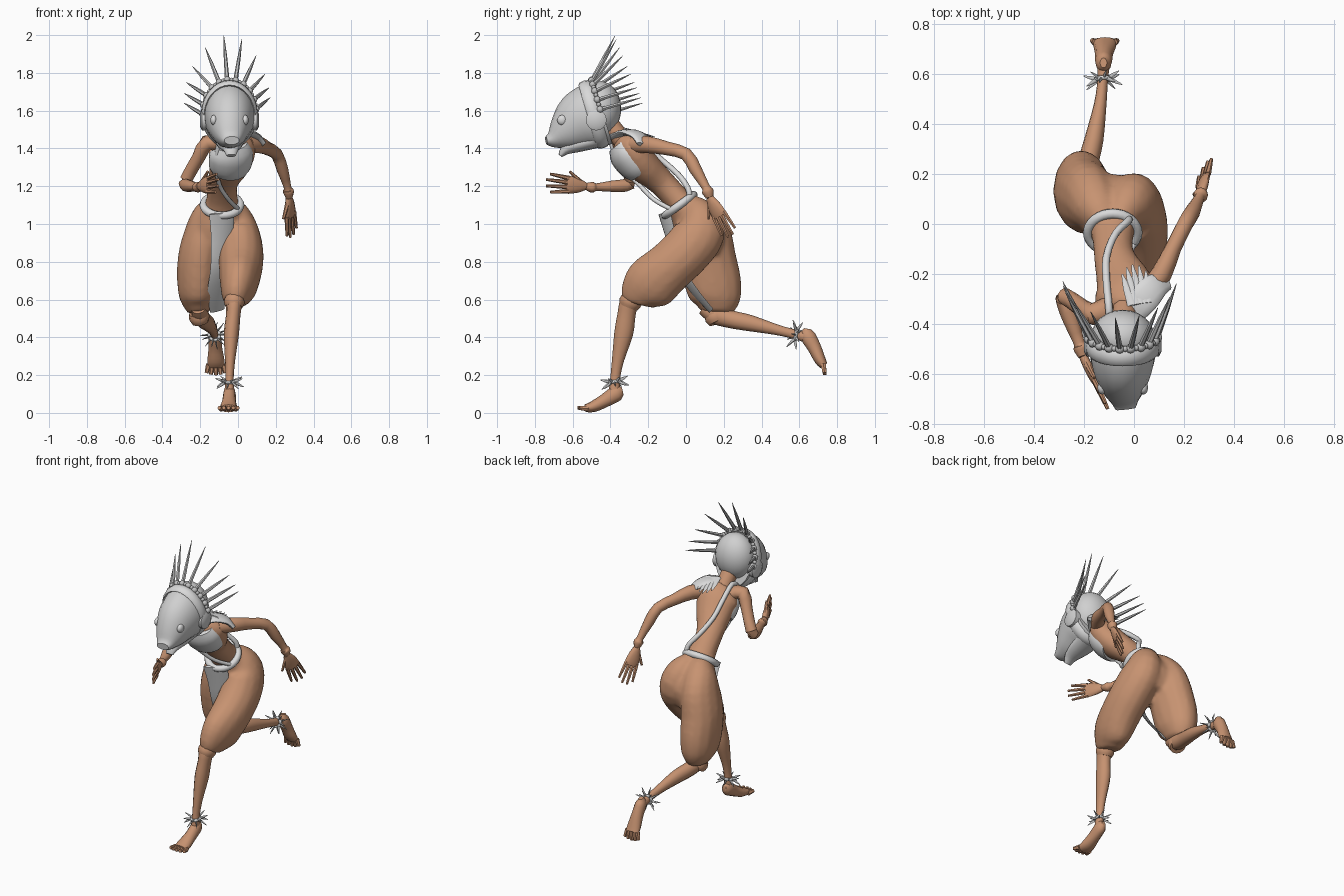
import bpy, bmesh, math
from mathutils import Vector as V, Matrix


def material(name, rgb):
    m = bpy.data.materials.new(name)
    m.diffuse_color = (*rgb, 1)
    return m


SKIN = material("brown skin", (0.57, 0.29, 0.165))
CLOTH = material("pale cloth", (0.7, 0.7, 0.7))
MASK = material("mask grey", (0.63, 0.63, 0.63))
SPIKE = material("spike grey", (0.53, 0.53, 0.53))


def finish(name, bm, mat, angle=50):
    bmesh.ops.recalc_face_normals(bm, faces=bm.faces[:])
    me = bpy.data.meshes.new(name)
    for f in bm.faces:
        f.smooth = True
    bm.to_mesh(me)
    bm.free()
    me.set_sharp_from_angle(angle=math.radians(angle))
    me.materials.append(mat)
    ob = bpy.data.objects.new(name, me)
    bpy.context.collection.objects.link(ob)
    return ob


def resample(pts, steps, closed=False):
    """Catmull-Rom through tuples of x, y, z, half width, half depth."""
    n, out = len(pts), []
    get = lambda i: pts[i % n] if closed else pts[max(0, min(n - 1, i))]
    for i in range(n if closed else n - 1):
        a, b, c, d = (get(i + k) for k in (-1, 0, 1, 2))
        for s in range(steps):
            t = s / steps
            out.append([0.5 * (2*q + (r-p)*t + (2*p-5*q+4*r-w)*t*t + (3*q-p-3*r+w)*t**3)
                        for p, q, r, w in zip(a, b, c, d)])
    return out if closed else out + [list(pts[-1])]


def loft(bm, pts, side=(1, 0, 0), sides=12, steps=3, closed=False):
    pts = resample(pts, steps, closed)
    n, rings = len(pts), []
    for i, p in enumerate(pts):
        if closed:
            t = V(pts[(i + 1) % n][:3]) - V(pts[i - 1][:3])
        else:
            t = V(pts[min(i + 1, n - 1)][:3]) - V(pts[max(i - 1, 0)][:3])
        t.normalize()
        u = V(side)
        u = (u - t * u.dot(t)).normalized()
        v = t.cross(u)
        rings.append([bm.verts.new(V(p[:3]) + u * max(p[3], .001) * math.cos(a) + v * max(p[4], .001) * math.sin(a))
                      for a in (2 * math.pi * k / sides for k in range(sides))])
    for i in range(n if closed else n - 1):
        a, b = rings[i], rings[(i + 1) % n]
        for k in range(sides):
            j = (k + 1) % sides
            bm.faces.new((a[k], a[j], b[j], b[k]))
    if not closed:
        bm.faces.new(rings[0])
        bm.faces.new(rings[-1])


def limb(name, mat, pts, **kw):
    bm = bmesh.new()
    loft(bm, pts, **kw)
    return finish(name, bm, mat)


def tube(name, mat, pts, r, **kw):
    return limb(name, mat, [(*p, r, r) for p in pts], sides=8, **kw)


def spikes(name, mat, pairs, r, flat=1.0, tip=0.1, side=(1, 0, 0)):
    """Tapered fingers, toes, feathers and thorns from base/tip pairs."""
    bm = bmesh.new()
    for a, b in pairs:
        a, b = V(a), V(b)
        m = a.lerp(b, 0.55)
        k = max((1 + tip) / 2, .75)
        loft(bm, [(*a, r, r*flat), (*m, r*k, r*flat*k), (*b, r*tip, r*tip*flat)],
             side=side, sides=6, steps=2)
    return finish(name, bm, mat)


def fan(base, direction, side, width, length, spread, n):
    base, d, s = V(base), V(direction).normalized(), V(side).normalized()
    out = []
    for i in range(n):
        k = 2 * i / (n - 1) - 1
        a = base + s * width * k
        out.append((a, a + (d + s * spread * k) * length * (1 - 0.2 * k * k)))
    return out


def ball(name, mat, loc, size):
    bm = bmesh.new()
    bmesh.ops.create_uvsphere(bm, u_segments=24, v_segments=14, radius=1)
    bmesh.ops.transform(bm, matrix=Matrix.Translation(loc) @ Matrix.Diagonal((*size, 1)), verts=bm.verts[:])
    return finish(name, bm, mat)


# torso, hips and thighs fused into one smooth body
bm = bmesh.new()
loft(bm, [(-.1, .11, .83, .08, .06), (-.1, .085, .92, .15, .12), (-.095, .035, 1.02, .135, .11),
          (-.085, -.03, 1.11, .09, .074), (-.08, -.13, 1.22, .082, .072),
          (-.04, -.24, 1.32, .115, .09), (-.03, -.30, 1.40, .127, .082), (-.035, -.345, 1.455, .062, .052)],
     side=(1, .35, 0), sides=16)
loft(bm, [(-.065, .0, 1.12, .04, .05), (-.03, .06, 1.05, .09, .1), (0, .075, .96, .11, .135),
          (.015, .005, .86, .12, .137), (.015, -.09, .77, .117, .137), (.005, -.185, .685, .102, .147),
          (-.01, -.235, .62, .08, .12), (-.015, -.25, .575, .058, .085)], sides=14)
loft(bm, [(-.11, -.02, 1.12, .04, .05), (-.14, .05, 1.05, .095, .1), (-.175, .095, .95, .109, .142),
          (-.2, .115, .82, .119, .152), (-.21, .145, .68, .112, .152), (-.21, .165, .6, .097, .13),
          (-.205, .165, .53, .06, .085)], sides=14)
body = finish("torso_and_thighs", bm, SKIN)
rm = body.modifiers.new("fuse", "REMESH")
rm.mode, rm.voxel_size, rm.use_smooth_shade = "VOXEL", .014, True
sm = body.modifiers.new("soften", "SMOOTH")
sm.factor, sm.iterations = .5, 6
limb("neck", SKIN, [(-.035, -.32, 1.42, .05, .05), (-.045, -.43, 1.56, .05, .05)])

# calves and feet, planted one then trailing one
limb("front_calf", SKIN, [(-.015, -.27, .63, .04, .045), (-.02, -.3, .585, .043, .05), (-.025, -.315, .52, .038, .048),
                          (-.035, -.33, .42, .04, .05), (-.042, -.36, .28, .027, .032), (-.045, -.375, .18, .022, .026),
                          (-.045, -.38, .10, .028, .032)])
limb("rear_calf", SKIN, [(-.21, .1, .56, .04, .045), (-.2, .155, .52, .045, .05), (-.185, .24, .495, .042, .047),
                         (-.16, .34, .475, .038, .043), (-.135, .48, .44, .025, .028), (-.125, .58, .415, .021, .025),
                         (-.122, .64, .40, .026, .03)])
limb("front_foot", SKIN, [(-.045, -.335, .115, .014, .02), (-.045, -.365, .105, .032, .042), (-.047, -.43, .065, .036, .036),
                          (-.05, -.49, .034, .045, .03), (-.05, -.535, .024, .045, .02)])
limb("rear_foot", SKIN, [(-.122, .645, .445, .014, .02), (-.122, .645, .41, .032, .04), (-.12, .68, .345, .036, .036),
                         (-.117, .71, .28, .045, .03), (-.117, .73, .25, .045, .022)])
spikes("front_toes", SKIN, fan((-.05, -.52, .022), (0, -1, .1), (1, 0, 0), .038, .055, .25, 5), .0145, 1.1, .7)
spikes("rear_toes", SKIN, fan((-.117, .727, .258), (0, .15, -1), (1, 0, 0), .038, .058, .25, 5), .0145, 1.1, .7)
for nm, p, q in (("front_knee_ring", (-.018, -.285, .61), (-.02, -.295, .585)),
                 ("rear_knee_ring", (-.21, .15, .53), (-.205, .16, .505))):
    limb(nm, SKIN, [(*p, .05, .055), (*q, .055, .06), (*(2 * V(q) - V(p)), .045, .05)], steps=2)

# arms with wrist rings
limb("left_arm", SKIN, [(.05, -.28, 1.42, .04, .045), (.11, -.2, 1.42, .042, .045), (.155, -.1, 1.4, .033, .036),
                        (.205, 0, 1.37, .032, .034), (.235, .05, 1.29, .031, .033), (.262, .105, 1.195, .02, .022),
                        (.265, .112, 1.18, .028, .03), (.268, .118, 1.165, .028, .03), (.27, .125, 1.14, .018, .02)], steps=2)
limb("right_arm", SKIN, [(-.1, -.34, 1.42, .04, .05), (-.165, -.36, 1.43, .042, .045), (-.21, -.335, 1.35, .034, .036),
                         (-.275, -.29, 1.235, .034, .034), (-.275, -.32, 1.205, .034, .034), (-.25, -.39, 1.2, .03, .032),
                         (-.22, -.475, 1.195, .02, .022), (-.215, -.488, 1.195, .027, .029),
                         (-.21, -.505, 1.195, .027, .029), (-.203, -.53, 1.2, .018, .02)], side=(0, 0, 1), steps=2)


def hand(name, wrist, d, side, thumb):
    w, d, s = V(wrist), V(d).normalized(), V(side).normalized()
    rows = [(0, .02, .017), (.04, .037, .019), (.09, .046, .017), (.115, .042, .013)]
    limb(name + "_palm", SKIN, [(*(w + d * t), a, b) for t, a, b in rows], side=s, steps=2)
    pairs = fan(w + d * .1, d, s, .035, .135, .12, 4)
    pairs.append((w + d * .03 + s * thumb * .02, w + d * .095 + s * thumb * .07))
    spikes(name + "_fingers", SKIN, pairs, .013, 1, .55, s)


hand("left_hand", (.27, .125, 1.14), (.07, .48, -.88), (.5, .7, .42), -1)
hand("right_hand", (-.203, -.53, 1.2), (.42, -.9, .08), (.05, 0, 1), 1)

# head frame: F points out of the face, U up along the band
O, F, U = V((-.045, -.455, 1.59)), V((0, -.96, -.28)), V((0, -.28, .96))


def band_point(a, k=1.0, f=0.0):
    return O + V((.135 * k * math.cos(a), 0, 0)) + U * .172 * k * math.sin(a) + F * f


ball("skull", MASK, (-.045, -.455, 1.61), (.128, .112, .146))
limb("fish_mask", MASK, [(-.045, -.44, 1.59, .13, .172), (-.045, -.51, 1.567, .133, .17), (-.045, -.575, 1.535, .12, .15),
                         (-.042, -.65, 1.483, .09, .1), (-.037, -.705, 1.45, .058, .05),
                         (-.033, -.74, 1.442, .04, .022)], sides=20)
limb("lower_jaw", MASK, [(-.045, -.46, 1.45, .085, .045), (-.042, -.56, 1.425, .07, .042),
                         (-.038, -.63, 1.4, .045, .032), (-.036, -.665, 1.362, .025, .012)])
ring = [2 * math.pi * i / 16 for i in range(16)]
limb("head_band", CLOTH, [(*band_point(a, 1.0, .035), .034, .014) for a in ring], side=F, steps=2, closed=True, sides=8)
angles = [math.radians(5 + 18 * i) for i in range(11)]
bm = bmesh.new()
for i in range(21):
    a = math.radians(5 + 9 * i)
    bmesh.ops.create_icosphere(bm, subdivisions=2, radius=.019 if i % 2 == 0 else .012,
                               matrix=Matrix.Translation(band_point(a, 1.04, -.005)))
finish("crown_beads", bm, SPIKE)


def spike_tip(a):
    c, s = math.cos(a), math.sin(a)
    x = (.16 if c > 0 else .21) * c * (1 - .5 * c * c)
    return band_point(a, 1, -.19 - .04 * c * c) + V((x, 0, 0)) + U * .2 * s**4


spikes("crown_spikes", SPIKE, [(band_point(a, 1.02, -.005), spike_tip(a)) for a in angles], .012)
for s, nm in ((-1, "right"), (1, "left")):
    ball(nm + "_eye", CLOTH, (-.045 + s * .083, -.655, 1.55), (.018, .027, .027))
    x = -.045 + s * .11
    limb(nm + "_ear_disc", MASK, [(x, -.475, 1.55, .055, .055), (x + s * .035, -.475, 1.55, .055, .055),
                                  (x + s * .045, -.475, 1.55, .035, .035)], side=(0, 1, 0), sides=16, steps=1)

# chest wrap (its back stays inside the torso), shoulder feathers and straps
limb("chest_wrap", CLOTH, [(-.05, -.245, 1.287, .1, .075), (-.042, -.275, 1.315, .116, .086),
                           (-.035, -.325, 1.375, .118, .084), (-.035, -.36, 1.42, .085, .055)], side=(1, .35, 0), sides=16)
limb("shoulder_cape", CLOTH, [(-.02, -.39, 1.46, .035, .015), (.03, -.31, 1.485, .06, .018),
                              (.085, -.25, 1.465, .055, .018), (.135, -.235, 1.42, .03, .012)], side=(-.6, .7, 0))
spikes("shoulder_feathers", CLOTH, fan((.025, -.32, 1.5), (-.2, 1, -.25), (1, .15, -.1), .032, .165, .12, 5),
       .02, .4, .15)
tube("back_strap", CLOTH, [(-.1, -.4, 1.44), (-.1, -.34, 1.48), (-.11, -.23, 1.42), (-.11, -.13, 1.34),
                           (-.075, -.04, 1.26), (-.025, .01, 1.19), (-.02, .02, 1.14)], .015)
tube("front_strap", CLOTH, [(-.1, -.4, 1.44), (-.115, -.355, 1.32), (-.1, -.25, 1.21),
                            (-.05, -.17, 1.13), (.0, -.08, 1.08)], .012)

# belt and loincloth
B = V((-.085, -.035, 1.1))
tube("belt", CLOTH, [B + V((.098 * math.cos(a), .076 * math.sin(a), .055 * math.sin(a))) for a in ring], .021,
     side=(0, -.5, .85), steps=2, closed=True)
limb("loincloth", CLOTH, [(-.085, -.115, 1.06, .075, .012), (-.085, -.085, .95, .065, .012), (-.095, -.04, .78, .055, .01),
                          (-.11, .04, .65, .055, .008), (-.11, .135, .54, .04, .006)], side=(1, .5, 0), sides=8)

# ankle fringes
for nm, c, n in (("front", (-.045, -.378, .165), (-.02, -.15, 1)), ("rear", (-.125, .58, .413), (-.1, 1, -.24))):
    c, n = V(c), V(n).normalized()
    u = V((1, 0, 0))
    u = (u - n * u.dot(n)).normalized()
    v = n.cross(u)
    dirs = [u * math.cos(a) + v * math.sin(a) for a in (2 * math.pi * i / 14 for i in range(14))]
    spikes(nm + "_anklet_fringe", SPIKE,
           [(c + d * .022, c + d * .075 + n * (.02 if i % 2 else -.03)) for i, d in enumerate(dirs)], .009, .6, .2, n)
    tube(nm + "_anklet_band", CLOTH, [c + d * .028 for d in dirs], .009, side=n, closed=True, steps=1)
